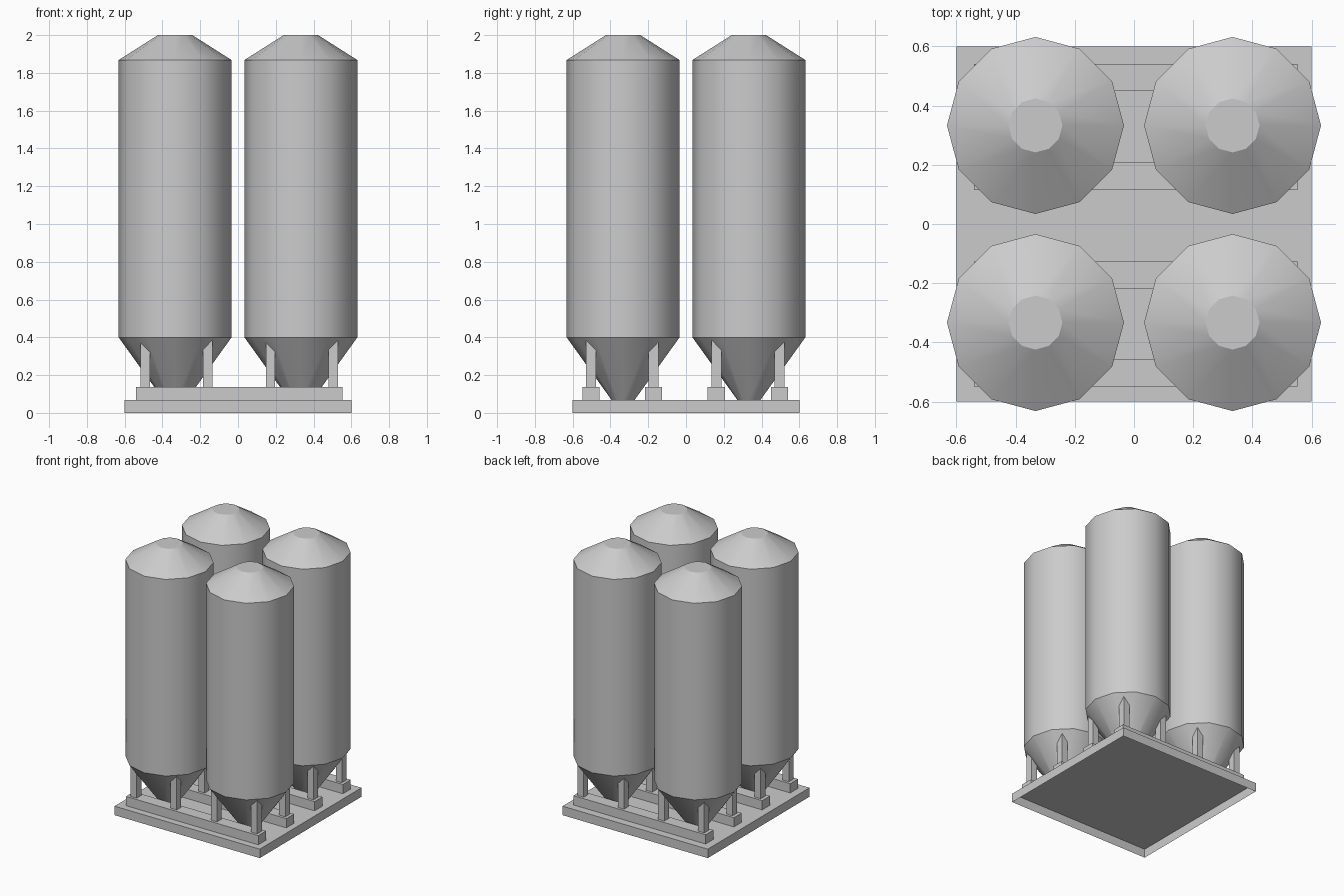
import bpy, bmesh
from math import radians, cos, sin, pi

if "Cube" in bpy.data.objects:
    bpy.data.objects.remove(bpy.data.objects["Cube"])


def add_object(name, bm):
    mesh = bpy.data.meshes.new(name)
    bm.to_mesh(mesh)
    bm.free()
    obj = bpy.data.objects.new(name, mesh)
    bpy.context.collection.objects.link(obj)
    return obj


def open_box(name, x0, x1, y0, y1, z0, z1):
    """Box without its underside."""
    bm = bmesh.new()
    bmesh.ops.create_cube(bm, size=1)
    bottom = [f for f in bm.faces if f.normal.z < -0.5]
    bmesh.ops.delete(bm, geom=bottom, context='FACES_ONLY')
    for v in bm.verts:
        v.co = ((x0 + x1) / 2 + v.co.x * (x1 - x0),
                (y0 + y1) / 2 + v.co.y * (y1 - y0),
                (z0 + z1) / 2 + v.co.z * (z1 - z0))
    return add_object(name, bm)


def lathe(name, cx, cy, profile, sides=12):
    bm = bmesh.new()
    rings = [[bm.verts.new((cx + r * cos(2 * pi * i / sides),
                            cy + r * sin(2 * pi * i / sides), z))
              for i in range(sides)] for r, z in profile]
    for low, high in zip(rings, rings[1:]):
        for i in range(sides):
            j = (i + 1) % sides
            bm.faces.new((low[i], low[j], high[j], high[i]))
    bm.faces.new(rings[-1])
    obj = add_object(name, bm)
    bpy.ops.object.select_all(action='DESELECT')
    obj.select_set(True)
    bpy.context.view_layer.objects.active = obj
    bpy.ops.object.shade_smooth_by_angle(angle=radians(33))
    return obj


# Foundation slab, open underneath
open_box("base_slab", -0.6, 0.6, -0.6, 0.6, 0, 0.067)

# Long footing beams carrying a row of four legs each
leg_x = (-0.491, -0.161, 0.172, 0.505)
leg_y = (-0.503, -0.172, 0.161, 0.495)
for y in leg_y:
    open_box("footing_beam", -0.541, 0.552, y - 0.046, y + 0.046, 0.067, 0.136)
    for x in leg_x:
        open_box("support_leg", x - 0.025, x + 0.025, y - 0.027, y + 0.027, 0.136, 0.4)

# Four silos: hopper, straight wall and conical roof
silo_profile = [(0.06, 0.067), (0.299, 0.4), (0.299, 1.868), (0.091, 2.0)]
for cx in (-0.333, 0.333):
    for cy in (-0.333, 0.333):
        lathe("silo", cx, cy, silo_profile)
